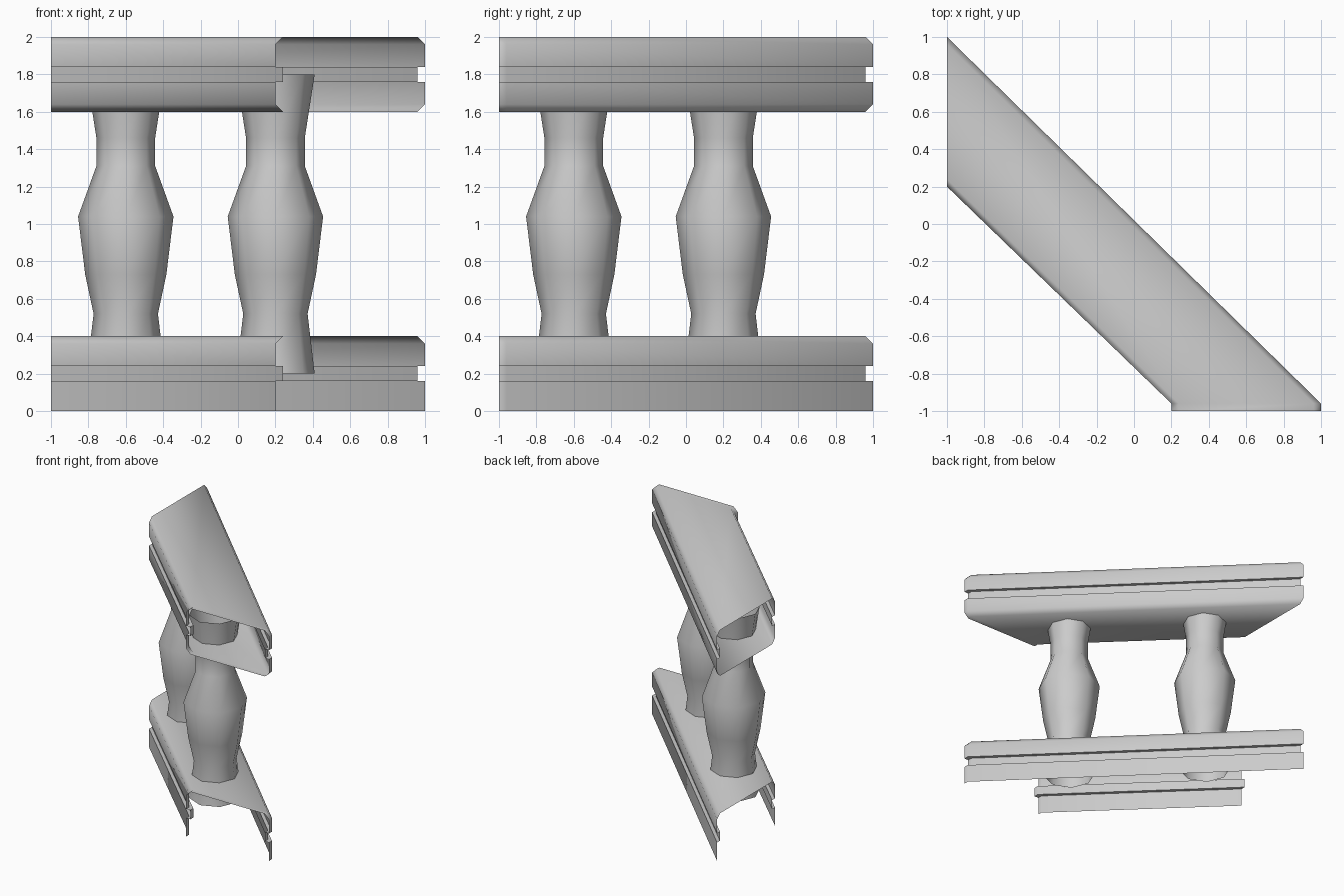
import bpy, math

if "Cube" in bpy.data.objects:
    bpy.data.objects.remove(bpy.data.objects["Cube"])

BAND = 0.8    # rail width measured across its cut ends
INSET = 0.04  # chamfer and groove depth


def make_object(name, verts, faces, angle):
    mesh = bpy.data.meshes.new(name)
    mesh.from_pydata(verts, [], faces)
    mesh.update()
    obj = bpy.data.objects.new(name, mesh)
    bpy.context.collection.objects.link(obj)
    bpy.ops.object.select_all(action='DESELECT')
    obj.select_set(True)
    bpy.context.view_layer.objects.active = obj
    bpy.ops.object.shade_smooth_by_angle(angle=math.radians(angle))
    return obj


def rail(name, side, closed):
    """Sweep a mirrored side profile (u, z) along the diagonal; ends stay open."""
    profile = side + [(BAND - u, z) for u, z in reversed(side)]
    n = len(profile)
    verts = [(0.2 + u, -1, z) for u, z in profile]        # front cut
    verts += [(0.2 + u, -0.96, z) for u, z in profile]    # short straight lead-in
    verts += [(-1, 0.2 + u, z) for u, z in profile]       # left cut
    faces = []
    for k in range(2):
        for i in range(n if closed else n - 1):
            j = (i + 1) % n
            faces.append((k * n + i, k * n + j, (k + 1) * n + j, (k + 1) * n + i))
    return make_object(name, verts, faces, 60)


def baluster(name, x, y, sides=8):
    """Turned post, open where it is buried in the rails."""
    profile = [(0.21, 0.2), (0.172, 0.52), (0.217, 0.73), (0.255, 1.04),
               (0.157, 1.31), (0.157, 1.46), (0.21, 1.8)]
    verts, faces = [], []
    for r, z in profile:
        for s in range(sides):
            a = 2 * math.pi * s / sides
            verts.append((x + r * math.cos(a), y + r * math.sin(a), z))
    for k in range(len(profile) - 1):
        for s in range(sides):
            t = (s + 1) % sides
            faces.append((k * sides + s, k * sides + t,
                          (k + 1) * sides + t, (k + 1) * sides + s))
    return make_object(name, verts, faces, 60)


# Handrail: closed hollow section with a groove along each side
rail("top_rail", [(INSET, 1.6), (0, 1.64), (0, 1.76), (INSET, 1.76),
                  (INSET, 1.84), (0, 1.84), (0, 1.96), (INSET, 2.0)], True)

# Plinth: same grooved sides, open underneath
rail("base_rail", [(0, 0), (0, 0.16), (INSET, 0.16), (INSET, 0.24),
                   (0, 0.24), (0, 0.36), (INSET, 0.4)], False)

# Balusters along the rail's centre line
for i, (x, y) in enumerate([(0.2, -0.6), (-0.6, 0.2)]):
    baluster(f"baluster_{i + 1}", x, y)
